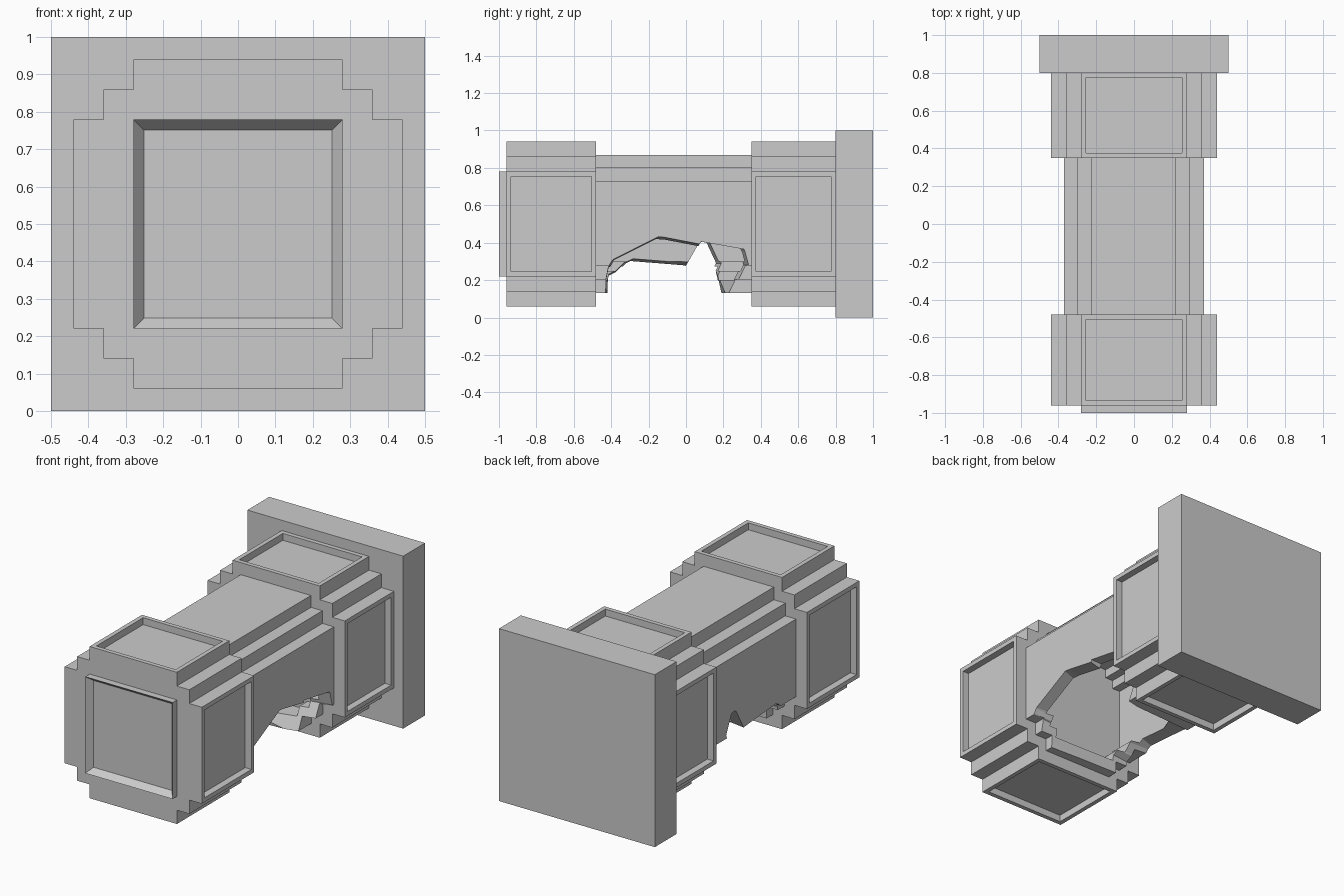
import bpy, bmesh
from mathutils import Vector

if "Cube" in bpy.data.objects:
    bpy.data.objects.remove(bpy.data.objects["Cube"])


def finish(bm, name):
    bmesh.ops.recalc_face_normals(bm, faces=bm.faces)
    me = bpy.data.meshes.new(name)
    bm.to_mesh(me)
    bm.free()
    ob = bpy.data.objects.new(name, me)
    bpy.context.collection.objects.link(ob)
    return ob


def box(x, y0, y1, z0, z1):
    bm = bmesh.new()
    bmesh.ops.create_cube(bm, size=1)
    for v in bm.verts:
        v.co = Vector((v.co.x * 2 * x, y0 + (v.co.y + .5) * (y1 - y0),
                       z0 + (v.co.z + .5) * (z1 - z0)))
    return bm


def stepped(r, c, step):
    """Square of half size r about z = 0.5 with two stair steps at each corner."""
    q = [(r, c), (r - step, c), (r - step, c + step),
         (r - 2 * step, c + step), (r - 2 * step, r)]
    q = [(max(a, 0), b) for a, b in q]
    pts = []
    for i in range(4):
        pts += q
        q = [(-b, a) for a, b in q]
    return [(a, .5 + b) for a, b in pts]


def collar(name, y0, y1):
    bm = bmesh.new()
    f = bm.faces.new([bm.verts.new((x, y0, z)) for x, z in stepped(.44, .28, .08)])
    g = bmesh.ops.extrude_face_region(bm, geom=[f])
    bmesh.ops.translate(bm, vec=(0, y1 - y0, 0),
                        verts=[e for e in g['geom'] if isinstance(e, bmesh.types.BMVert)])
    if f.is_valid is False or len([p for p in bm.faces if len(p.verts) > 4]) < 2:
        bmesh.ops.holes_fill(bm, edges=bm.edges)
    bmesh.ops.recalc_face_normals(bm, faces=bm.faces)
    bm.normal_update()
    # recessed panel on the four outermost faces
    panels = []
    for p in bm.faces:
        m = p.calc_center_median()
        if abs(p.normal.y) < .5 and max(abs(m.x), abs(m.z - .5)) > .435:
            panels.append(p)
    bmesh.ops.inset_individual(bm, faces=panels, thickness=.036, depth=0)
    bmesh.ops.inset_individual(bm, faces=panels, thickness=0, depth=-.04)
    return finish(bm, name)


# wall plate
finish(box(.5, .8, 1, 0, 1), "wall_plate")

# stepped collars
collar("front_collar", -.96, -.48)
collar("rear_collar", .35, .8)

# front frame with sloped recess
bm = box(.28, -1, -.96, .22, .78)
bm.normal_update()
front = [f for f in bm.faces if f.normal.y < -.9]
bmesh.ops.inset_individual(bm, faces=front, thickness=.04, depth=-.036)
finish(bm, "front_frame")

# hollow stepped shaft
outer = stepped(.37, .2275, .0735)
inner = stepped(.30, .2, .05)
bm = bmesh.new()
rings = [[bm.verts.new((x, y, z)) for x, z in prof]
         for prof, y in ((outer, -.48), (outer, .35), (inner, .35), (inner, -.48))]
n = len(outer)
for k in range(4):
    a, b = rings[k], rings[(k + 1) % 4]
    for i in range(n):
        j = (i + 1) % n
        bm.faces.new((a[i], a[j], b[j], b[i]))
shaft = finish(bm, "hollow_shaft")

# jagged break through the underside, lofted from the right to the left outline
right = [(-.45, .05), (-.43, .2), (-.41, .28), (-.39, .31), (-.12, .43),
         (.08, .405), (.31, .365), (.335, .28), (.24, .05)]
left = [(-.42, .05), (-.415, .21), (-.37, .24), (-.32, .29), (-.02, .28),
        (.07, .40), (.11, .40), (.16, .29), (.20, .05)]
bm = bmesh.new()
ends = []
for x in (.45, -.45):
    t = (.37 - x) / .74
    ends.append([bm.verts.new((x, a[0] + (b[0] - a[0]) * t, a[1] + (b[1] - a[1]) * t))
                 for a, b in zip(right, left)])
m = len(right)
for i in range(m):
    j = (i + 1) % m
    bm.faces.new((ends[0][i], ends[0][j], ends[1][j], ends[1][i]))
for e in ends:
    bm.faces.new(e)
bmesh.ops.triangulate(bm, faces=bm.faces)
cutter = finish(bm, "break_cutter")
cutter.hide_render = True
cutter.display_type = 'WIRE'

mod = shaft.modifiers.new("break", 'BOOLEAN')
mod.operation = 'DIFFERENCE'
mod.solver = 'EXACT'
mod.object = cutter
bpy.context.view_layer.objects.active = shaft
bpy.ops.object.modifier_apply(modifier=mod.name)
bpy.data.objects.remove(cutter, do_unlink=True)
